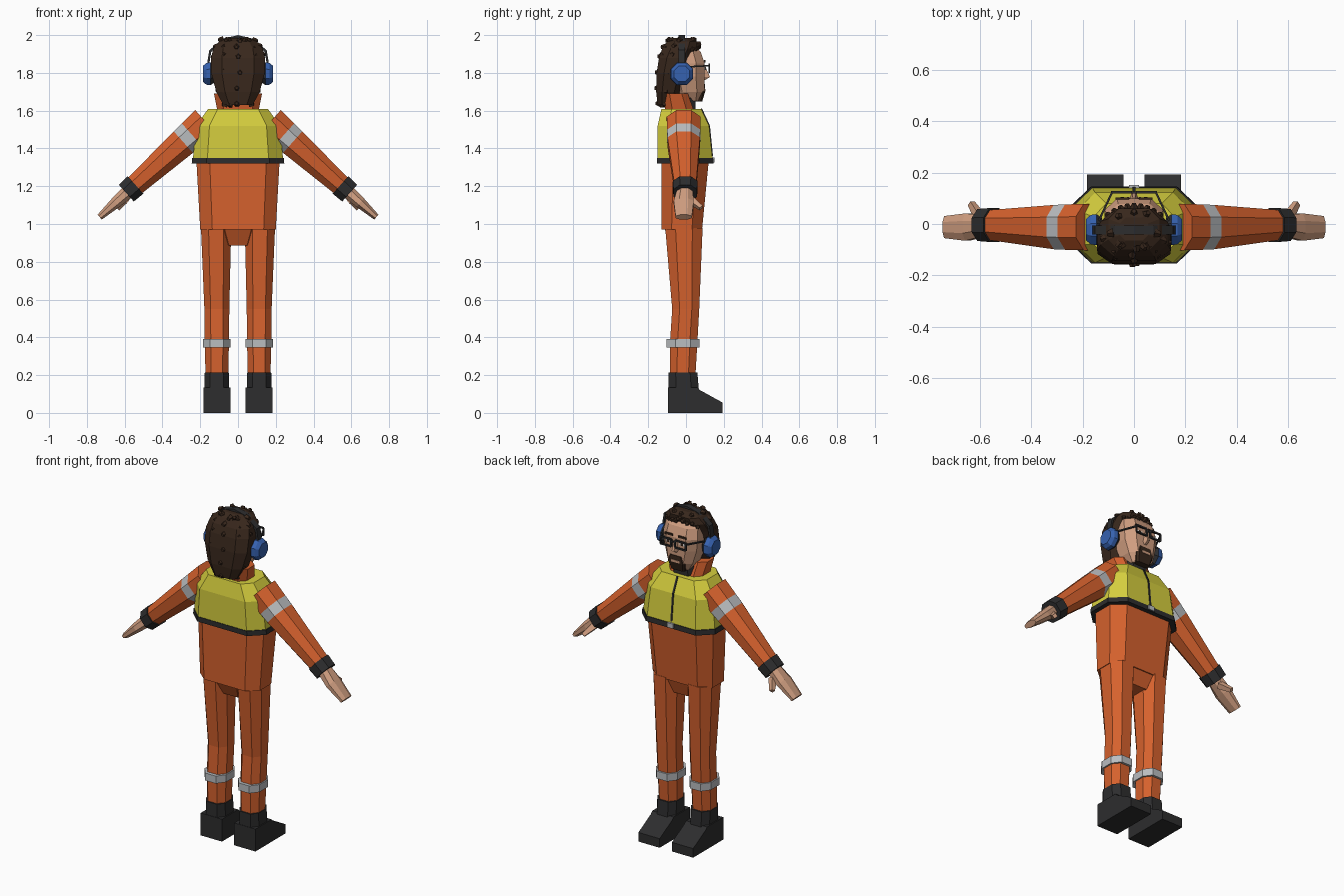
import bpy, bmesh, math, random
from mathutils import Vector as V

if "Cube" in bpy.data.objects:
    bpy.data.objects.remove(bpy.data.objects["Cube"])

random.seed(4)


def mat(name, r, g, b):
    m = bpy.data.materials.new(name)
    lin = [((c / 255 + 0.055) / 1.055) ** 2.4 for c in (r, g, b)]
    m.diffuse_color = (*lin, 1)
    m.use_nodes = True
    m.node_tree.nodes["Principled BSDF"].inputs["Base Color"].default_value = m.diffuse_color
    return m


ORANGE = mat("work orange", 213, 97, 45)
YELLOW = mat("vest yellow", 214, 207, 62)
SILVER = mat("reflective silver", 186, 189, 192)
BLACK = mat("black", 45, 45, 46)
BROWN = mat("hair brown", 56, 39, 28)
SKIN = mat("skin", 208, 158, 128)
BLUE = mat("earmuff blue", 54, 98, 176)
WHITE = mat("eye white", 230, 230, 228)


def finish(name, bm, *mats):
    bmesh.ops.recalc_face_normals(bm, faces=bm.faces)
    me = bpy.data.meshes.new(name)
    bm.to_mesh(me)
    bm.free()
    for m in mats:
        me.materials.append(m)
    ob = bpy.data.objects.new(name, me)
    bpy.context.collection.objects.link(ob)
    return ob


def loft(name, rings, *mats, seg=None):
    """Skin closed rings of points; seg gives a material index per segment."""
    bm = bmesh.new()
    rows = [[bm.verts.new(p) for p in r] for r in rings]
    n = len(rows[0])
    for k, (a, b) in enumerate(zip(rows, rows[1:])):
        for i in range(n):
            f = bm.faces.new((a[i], a[(i + 1) % n], b[(i + 1) % n], b[i]))
            f.material_index = seg[k] if seg else 0
    bm.faces.new(rows[0]).material_index = seg[0] if seg else 0
    bm.faces.new(rows[-1]).material_index = seg[-1] if seg else 0
    return finish(name, bm, *mats)


def octo(z, hw, y0, y1, cx=0, fx=0.68, fy=0.5):
    """Chamfered rectangle at height z."""
    c, h = (y0 + y1) / 2, (y1 - y0) / 2
    pts = [(1, -fy), (1, fy), (fx, 1), (-fx, 1), (-1, fy), (-1, -fy), (-fx, -1), (fx, -1)]
    return [V((cx + u * hw, c + v * h, z)) for u, v in pts]


def stack(name, rows, *mats, seg=None, **kw):
    return loft(name, [octo(*r, **kw) for r in rows], *mats, seg=seg)


def bar(name, a, b, w, m, w2=None):
    """Square rod between two points, optionally tapered."""
    a, b = V(a), V(b)
    d = (b - a).normalized()
    u = d.cross(V((0, 1, 0)) if abs(d.y) < 0.9 else V((0, 0, 1))).normalized()
    v = d.cross(u)
    return loft(name, [[p + (u * i + v * j) * q for i, j in ((1, 1), (-1, 1), (-1, -1), (1, -1))]
                       for p, q in ((a, w / 2), (b, (w2 or w) / 2))], m)


def plate(name, x0, x1, z0, z1, y0, y1, m):
    return loft(name, [[V((x, y, z)) for x, z in ((x0, z0), (x1, z0), (x1, z1), (x0, z1))]
                       for y in (y0, y1)], m)


# Torso, pelvis and vest
stack("overall_torso", [(0.97, 0.2, -0.13, 0.085), (1.33, 0.22, -0.13, 0.12)], ORANGE)
stack("pelvis", [(0.885, 0.07, -0.07, 0.05), (0.975, 0.105, -0.115, 0.08)], ORANGE)
stack("vest_hem", [(1.32, 0.245, -0.153, 0.146), (1.35, 0.243, -0.153, 0.144)], BLACK)
stack("vest", [(1.35, 0.238, -0.15, 0.14), (1.52, 0.222, -0.15, 0.122),
               (1.61, 0.158, -0.13, 0.08)], YELLOW)
bar("zip_lower", (0, 0.138, 1.36), (0, 0.122, 1.52), 0.01, BLACK)
bar("zip_upper", (0, 0.122, 1.52), (0, 0.08, 1.61), 0.01, BLACK)
plate("zip_tab", -0.02, 0.02, 1.325, 1.352, 0.14, 0.152, SILVER)

# Collar and neck
stack("collar", [(1.605, 0.11, -0.11, 0.04), (1.69, 0.127, -0.12, 0.01)], ORANGE)
stack("neck", [(1.6, 0.07, -0.07, 0.05), (1.7, 0.065, -0.06, 0.05)], BLACK)

for s, side in ((1, "right"), (-1, "left")):
    # Trouser leg, reflective band and boot
    cx = s * 0.112
    stack(side + "_leg", [(0.2, 0.06, -0.085, 0.05, cx), (0.37, 0.064, -0.085, 0.06, cx),
                          (0.55, 0.066, -0.073, 0.07, cx), (0.98, 0.08, -0.11, 0.088, s * 0.116)],
          ORANGE, fx=0.5, fy=0.45)
    stack(side + "_leg_band", [(0.345, 0.072, -0.104, 0.072, cx), (0.39, 0.072, -0.104, 0.072, cx)],
          SILVER, fx=0.5, fy=0.45)
    stack(side + "_boot_shaft", [(0.1, 0.065, -0.093, 0.07, cx), (0.215, 0.064, -0.093, 0.06, cx)],
          BLACK, fx=0.55)
    foot = [(-0.095, 0), (0.193, 0), (0.193, 0.055), (0.075, 0.12), (0.06, 0.135), (-0.095, 0.135)]
    loft(side + "_boot_foot", [[V((cx + e, y, z)) for y, z in foot] for e in (-0.071, 0.071)], BLACK)

    # Sleeve, cuff and hand share one slanted axis
    start, d, up = V((s * 0.17, -0.012, 1.54)), V((s * 0.745, 0, -0.667)), V((s * 0.667, 0, 0.745))

    def arm_ring(t, h, w, dy=0):
        return [start + d * t + up * u * h + V((0, v * w + dy, 0)) for u, v in
                ((1, -.45), (1, .45), (.45, 1), (-.45, 1), (-1, .45), (-1, -.45), (-.45, -1), (.45, -1))]

    loft(side + "_sleeve", [arm_ring(0, 0.084, 0.09), arm_ring(0.1, 0.079, 0.088),
                            arm_ring(0.16, 0.076, 0.086), arm_ring(0.51, 0.055, 0.058, 0.008)],
         ORANGE, SILVER, seg=[0, 1, 0])
    loft(side + "_cuff", [arm_ring(0.5, 0.062, 0.066, 0.008), arm_ring(0.565, 0.059, 0.062, 0.008)], BLACK)
    loft(side + "_hand", [arm_ring(0.56, 0.036, 0.042, 0.005), arm_ring(0.64, 0.03, 0.053),
                          arm_ring(0.755, 0.017, 0.043)], SKIN)
    bar(side + "_thumb", (s * 0.595, 0.02, 1.13), (s * 0.632, 0.08, 1.085), 0.035, SKIN, 0.022)

    # Earmuff cup
    cup = [(0.125, 0.05), (0.145, 0.065), (0.168, 0.062), (0.186, 0.045)]
    loft(side + "_earmuff", [[V((s * x, -0.022 + r * math.cos(a), 1.795 + r * math.sin(a)))
                              for a in [math.tau * (i + 0.5) / 8 for i in range(8)]] for x, r in cup],
         BLACK, BLUE, seg=[0, 1, 1])

    # Glasses, eye and brow
    xa, xb, za, zb, y = s * 0.013, s * 0.085, 1.803, 1.846, 0.123
    for n, (p, q) in enumerate((((xa, za), (xb, za)), ((xb, za), (xb, zb)),
                                ((xb, zb), (xa, zb)), ((xa, zb), (xa, za)))):
        bar(f"{side}_glasses_rim_{n}", (p[0], y, p[1]), (q[0], y, q[1]), 0.009, BLACK)
    bar(side + "_glasses_temple", (xb, y, 1.838), (s * 0.138, 0.01, 1.832), 0.008, BLACK)
    ex = s * 0.045
    plate(side + "_eye", ex - 0.018, ex + 0.018, 1.814, 1.832, 0.095, 0.103, WHITE)
    plate(side + "_pupil", ex - 0.007, ex + 0.007, 1.814, 1.832, 0.098, 0.105, BROWN)
    plate(side + "_brow", ex - 0.026, ex + 0.026, 1.856, 1.868, 0.095, 0.103, BROWN)

bar("glasses_bridge", (-0.013, 0.123, 1.835), (0.013, 0.123, 1.835), 0.008, BLACK)

# Head, nose and beard
stack("head", [(1.652, 0.055, -0.04, 0.082), (1.7, 0.085, -0.06, 0.097), (1.78, 0.108, -0.08, 0.097),
               (1.85, 0.114, -0.08, 0.099), (1.91, 0.106, -0.08, 0.078), (1.955, 0.07, -0.06, 0.04)],
      SKIN, fx=0.58)
loft("nose", [[V((-w, 0.085, z)), V((w, 0.085, z)), V((w * 0.4, y, z)), V((-w * 0.4, y, z))]
              for z, w, y in ((1.762, 0.016, 0.1), (1.778, 0.02, 0.127), (1.84, 0.01, 0.1))], SKIN)
stack("beard", [(1.649, 0.045, 0.05, 0.086), (1.7, 0.058, 0.06, 0.101), (1.742, 0.042, 0.07, 0.101)],
      BROWN, fx=0.8)
plate("mouth", -0.028, 0.028, 1.702, 1.716, 0.095, 0.104, SKIN)

# Hair mass
HAIR = [(1.63, 0.078, -0.15, -0.055), (1.7, 0.115, -0.158, -0.03), (1.8, 0.142, -0.155, 0.0),
        (1.88, 0.143, -0.143, 0.025), (1.93, 0.13, -0.125, 0.055), (1.965, 0.1, -0.1, 0.06),
        (1.985, 0.055, -0.065, 0.025)]
stack("hair", HAIR, BROWN, fx=0.6)

# Curls: small pointed tufts standing out from the hair
bm = bmesh.new()


def tuft(p, out, r=0.019, h=0.024):
    rot = out.to_track_quat("Z", "Y").to_matrix().to_4x4()
    rot.translation = p
    bmesh.ops.create_cone(bm, cap_ends=True, segments=5, radius1=r, radius2=r * 0.5, depth=h, matrix=rot)


for z, hw, y0, y1 in HAIR[:-1]:
    cy = (y0 + y1) / 2
    for i in range(5):
        a = math.pi * (1.08 + 0.84 * i / 4) + random.uniform(-0.1, 0.1)
        o = V((math.cos(a), math.sin(a), 0))
        tuft(V((o.x * hw * 0.94, cy + o.y * (cy - y0) * 0.96, z + random.uniform(0, 0.02))), o)
for i in range(9):  # fringe
    x = -0.1 + 0.025 * i
    tuft(V((x, 0.068 - 3.5 * x * x, 1.945 - 2.5 * x * x + random.uniform(-0.01, 0.01))), V((x, 0.1, 0.04)))
for x, y in ((-0.06, 0.03), (0.05, 0.04), (0, 0.045), (0.04, -0.09), (-0.05, -0.085)):
    tuft(V((x, y, 1.975)), V((x, y, 0.1)))
finish("hair_curls", bm, BROWN)

# Earmuff headband
arc = [(-0.162, 1.8), (-0.162, 1.86), (-0.152, 1.92), (-0.075, 1.982), (0, 2.0),
       (0.075, 1.982), (0.152, 1.92), (0.162, 1.86), (0.162, 1.8)]
loft("headband", [[V((x * k, y, 1.8 + (z - 1.8) * k)) for k, y in
                   ((1, -0.04), (1, -0.005), (0.93, -0.005), (0.93, -0.04))] for x, z in arc], BLACK)
